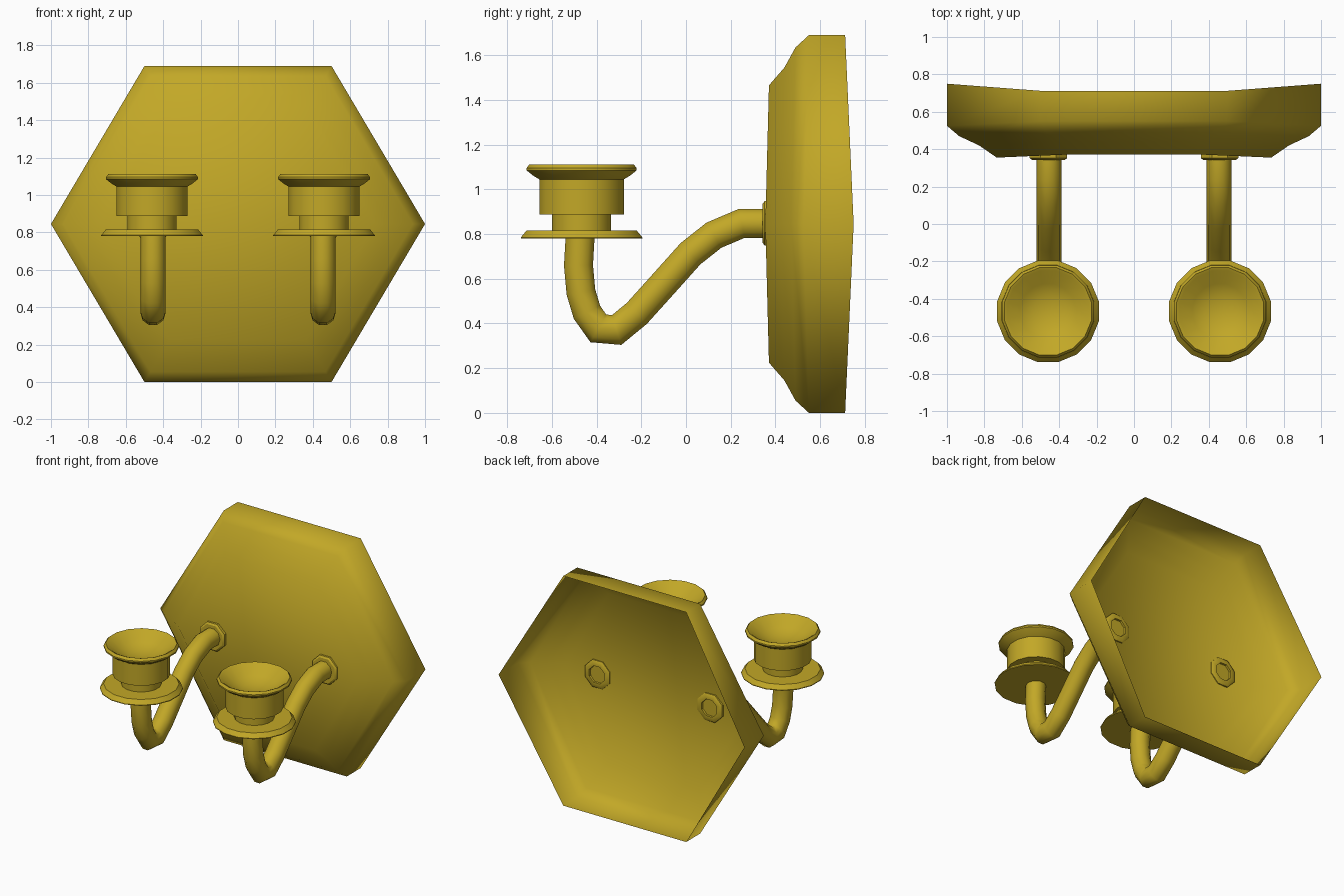
import bpy, bmesh, math
from mathutils import Vector

if "Cube" in bpy.data.objects:
    bpy.data.objects.remove(bpy.data.objects["Cube"])

brass = bpy.data.materials.new("aged brass")
brass.diffuse_color = (0.54, 0.39, 0.02, 1)
brass.use_nodes = True
brass.node_tree.nodes["Principled BSDF"].inputs["Base Color"].default_value = brass.diffuse_color


def finish(bm, name, angle, recalc=True):
    """Turn a bmesh into a coloured, smooth shaded object."""
    if recalc:
        bmesh.ops.recalc_face_normals(bm, faces=bm.faces)
    me = bpy.data.meshes.new(name)
    bm.to_mesh(me)
    bm.free()
    me.materials.append(brass)
    ob = bpy.data.objects.new(name, me)
    bpy.context.collection.objects.link(ob)
    bpy.ops.object.select_all(action='DESELECT')
    ob.select_set(True)
    bpy.context.view_layer.objects.active = ob
    if angle >= 180:
        bpy.ops.object.shade_smooth()
    else:
        bpy.ops.object.shade_smooth_by_angle(angle=math.radians(angle))
    return ob


def bridge(bm, a, b):
    n = len(a)
    for i in range(n):
        bm.faces.new((a[i], a[(i + 1) % n], b[(i + 1) % n], b[i]))


def lathe(name, profile, sides, centre, axis='Z', angle=35):
    """Spin (radius, height) pairs about an axis; radius 0 makes a pole."""
    bm = bmesh.new()
    rings = []
    for r, h in profile:
        ring = []
        for i in range(sides):
            t = 2 * math.pi * (i + 0.5) / sides
            u, v = r * math.cos(t), r * math.sin(t)
            p = (u, v, h) if axis == 'Z' else (u, h, v)
            ring.append(bm.verts.new(Vector(p) + Vector(centre)))
        rings.append(ring)
    for a, b in zip(rings, rings[1:]):
        bridge(bm, a, b)
    bmesh.ops.remove_doubles(bm, verts=bm.verts, dist=1e-5)
    return finish(bm, name, angle)


# Wall plate: open-backed hexagonal shell, slightly bowed at the side corners
ZC = 0.845
bm = bmesh.new()
levels = [(1.0, 0.75, 0.712), (1.0, 0.525, 0.55), (0.935, 0.47, 0.49),
          (0.828, 0.42, 0.44), (0.734, 0.355, 0.371)]  # scale, side y, corner y
rings = []
for s, y_side, y_corner in levels:
    ring = []
    for x, z in ((1, 0), (.5, 1), (-.5, 1), (-1, 0), (-.5, -1), (.5, -1)):
        y = y_side if z == 0 else y_corner
        ring.append(bm.verts.new((x * s, y, ZC + z * s * ZC)))
    rings.append(ring)
for a, b in zip(rings, rings[1:]):
    bridge(bm, a, b)
f = rings[-1]
bm.faces.new((f[0], f[1], f[5]))
bm.faces.new((f[1], f[2], f[4], f[5]))
bm.faces.new((f[2], f[3], f[4]))
bmesh.ops.recalc_face_normals(bm, faces=bm.faces)
bm.faces.ensure_lookup_table()
if bm.faces[-2].normal.y > 0:
    bmesh.ops.reverse_faces(bm, faces=bm.faces)
finish(bm, "wall_plate", 180, recalc=False)

ARM_PATH = [(.37, .848), (.25, .848), (.125, .795), (.02, .712), (-.10, .578),
            (-.22, .445), (-.31, .371), (-.392, .378), (-.443, .45),
            (-.470, .54), (-.481, .66), (-.473, .80)]


def arm(name, x, radius=0.068, sides=10):
    """Sweep a round tube along the S-shaped path."""
    bm = bmesh.new()
    pts = [Vector((x, y, z)) for y, z in ARM_PATH]
    side = Vector((1, 0, 0))
    rings = []
    for i, p in enumerate(pts):
        d0 = (p - pts[max(i - 1, 0)]).normalized()
        d1 = (pts[min(i + 1, len(pts) - 1)] - p).normalized()
        d = (d0 + d1).normalized()
        up = side.cross(d)
        miter = radius
        if 0 < i < len(pts) - 1:
            miter = radius / max(0.8, d.dot(d1))
        rings.append([bm.verts.new(p + side * radius * math.cos(t) + up * miter * math.sin(t))
                      for t in (2 * math.pi * k / sides for k in range(sides))])
    for a, b in zip(rings, rings[1:]):
        bridge(bm, a, b)
    bm.faces.new(rings[0])
    bm.faces.new(rings[-1])
    finish(bm, name, 50)


for label, sx in (("left", -1), ("right", 1)):
    x = 0.46 * sx
    arm(label + "_arm", x * 0.988)
    # Octagonal collar passing through the plate
    lathe(label + "_collar", [(.062, .343), (.095, .343), (.108, .352), (.108, .376),
                              (.095, .384), (.066, .384), (.062, .343)],
          8, (x * 0.995, 0, 0.848), 'Y')
    # Drip pan
    c = (x, -0.467, 0)
    lathe(label + "_drip_pan", [(0, .78), (.277, .78), (.277, .785), (.252, .815), (0, .815)], 16, c)
    # Neck and candle cup with a flared rim and dished top
    lathe(label + "_neck", [(0, .81), (.134, .81), (.134, .895), (0, .895)], 16, c)
    lathe(label + "_candle_cup", [(0, .888), (.193, .888), (.193, 1.045), (.222, 1.062),
                                  (.251, 1.085), (.251, 1.095), (.238, 1.112), (.222, 1.105),
                                  (.15, 1.05), (.08, 1.025), (0, 1.015)], 16, c)
